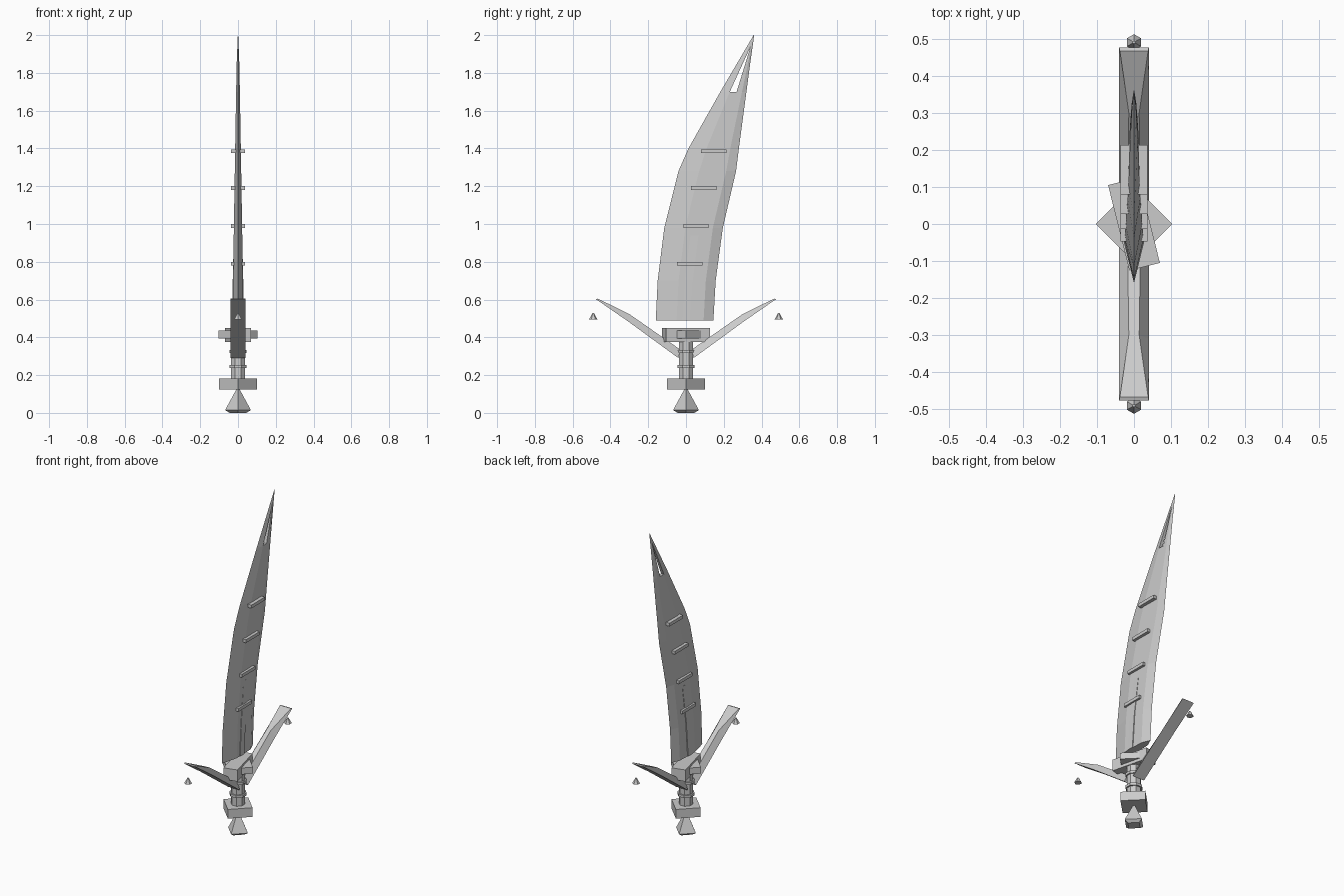
import bpy, bmesh, math
from mathutils import Matrix, Vector

if "Cube" in bpy.data.objects:
    bpy.data.objects.remove(bpy.data.objects["Cube"])

grey = bpy.data.materials.new("steel grey")
grey.diffuse_color = (0.6, 0.6, 0.6, 1)
grey.use_nodes = True
grey.node_tree.nodes["Principled BSDF"].inputs["Base Color"].default_value = grey.diffuse_color


def finish(name, bm):
    bmesh.ops.recalc_face_normals(bm, faces=bm.faces)
    me = bpy.data.meshes.new(name)
    bm.to_mesh(me)
    bm.free()
    me.materials.append(grey)
    ob = bpy.data.objects.new(name, me)
    bpy.context.collection.objects.link(ob)
    return ob


def loft(name, rings):
    """Skin a list of equal-length point rings and cap both ends."""
    bm = bmesh.new()
    vs = [[bm.verts.new(p) for p in r] for r in rings]
    n = len(rings[0])
    for a, b in zip(vs, vs[1:]):
        for i in range(n):
            j = (i + 1) % n
            bm.faces.new((a[i], a[j], b[j], b[i]))
    bm.faces.new(vs[0])
    bm.faces.new(vs[-1])
    return finish(name, bm)


def prism(name, sides, r1, r2, z1, z2, turn=0, y=0):
    """Upright cone, frustum or cylinder from z1 to z2."""
    bm = bmesh.new()
    bmesh.ops.create_cone(bm, cap_ends=True, segments=sides, radius1=r1, radius2=r2,
                          depth=z2 - z1,
                          matrix=Matrix.Translation((0, y, (z1 + z2) / 2)) @ Matrix.Rotation(turn, 4, 'Z'))
    return finish(name, bm)


def box(name, loc, size, turn=0):
    bm = bmesh.new()
    bmesh.ops.create_cube(bm, size=1, matrix=Matrix.Translation(loc)
                          @ Matrix.Rotation(turn, 4, 'Z') @ Matrix.Diagonal((*size, 1)))
    return finish(name, bm)


# Curved blade: z, cutting edge y, back edge y, half thickness
stations = [(0.49, -0.16, 0.145, 0.027), (0.70, -0.15, 0.157, 0.026), (0.98, -0.115, 0.195, 0.022),
            (1.28, -0.04, 0.265, 0.017), (1.40, 0.013, 0.28, 0.015), (1.70, 0.182, 0.32, 0.010),
            (1.85, 0.27, 0.34, 0.007), (2.0, 0.358, 0.361, 0.001)]
rings = []
for z, a, b, t in stations:
    r1, r2 = a + 0.36 * (b - a), a + 0.83 * (b - a)
    rings.append([(0, a, z), (t, r1, z), (t * .85, r2, z), (0, b, z), (-t * .85, r2, z), (-t, r1, z)])
blade = loft("blade", rings)

# Triangular slot through the blade tip
tri = [(0.232, 1.70), (0.268, 1.70), (0.342, 1.94)]
cutter = loft("tip_slot_cutter", [[(x, y, z) for y, z in tri] for x in (-0.1, 0.1)])
cutter.hide_render = True
cutter.hide_viewport = True
cutter.display_type = 'WIRE'
mod = blade.modifiers.new("tip_slot", 'BOOLEAN')
mod.operation = 'DIFFERENCE'
mod.solver = 'EXACT'
mod.object = cutter

# Raised rib up the lower blade
rib = [(0.49, 0.0, 0.030), (0.70, 0.015, 0.028), (0.94, 0.045, 0.022)]
loft("blade_rib", [[(x * s, y + d, z) for x, d in ((1, -.021), (1, .021), (-1, .021), (-1, -.021))]
                   for z, y, s in rib])

# Four cross bars through the blade
for i, (z, y) in enumerate([(0.79, 0.02), (0.99, 0.053), (1.19, 0.094), (1.385, 0.147)]):
    box(f"blade_bar_{i + 1}", (0, y, z), (0.072, 0.134, 0.02))

# Guard: turned block crossed by a thinner diamond block
box("guard_block", (0, 0, 0.4125), (0.085, 0.238, 0.072), math.radians(14))
prism("guard_diamond", 4, 0.103, 0.103, 0.395, 0.435)

# Grip and rings
prism("grip", 8, 0.041, 0.041, 0.17, 0.385, math.pi / 8)
for i, z in enumerate((0.245, 0.325)):
    prism(f"grip_ring_{i + 1}", 8, 0.05, 0.05, z - 0.008, z + 0.008, math.pi / 8)

# Pommel: diamond block, flared pyramid and foot
prism("pommel_block", 4, 0.1, 0.1, 0.125, 0.182)
prism("pommel_flare", 4, 0.068, 0.006, 0.015, 0.13)
prism("pommel_foot", 4, 0.045, 0.068, 0.0, 0.015)

# Swept wings and the small floating studs below their tips
wing = [(0.04, 0.29, 0.335, 0.018), (0.31, 0.487, 0.523, 0.014), (0.477, 0.602, 0.605, 0.038)]
for side, s in (("front", -1), ("back", 1)):
    loft(f"{side}_wing", [[(-0.04, s * y, lo), (0.04, s * y, lo), (w, s * (y - 0.01), hi), (-w, s * (y - 0.01), hi)]
                          for y, lo, hi, w in wing])
    prism(f"{side}_stud", 6, 0.022, 0.004, 0.495, 0.528, 0, s * 0.491)
